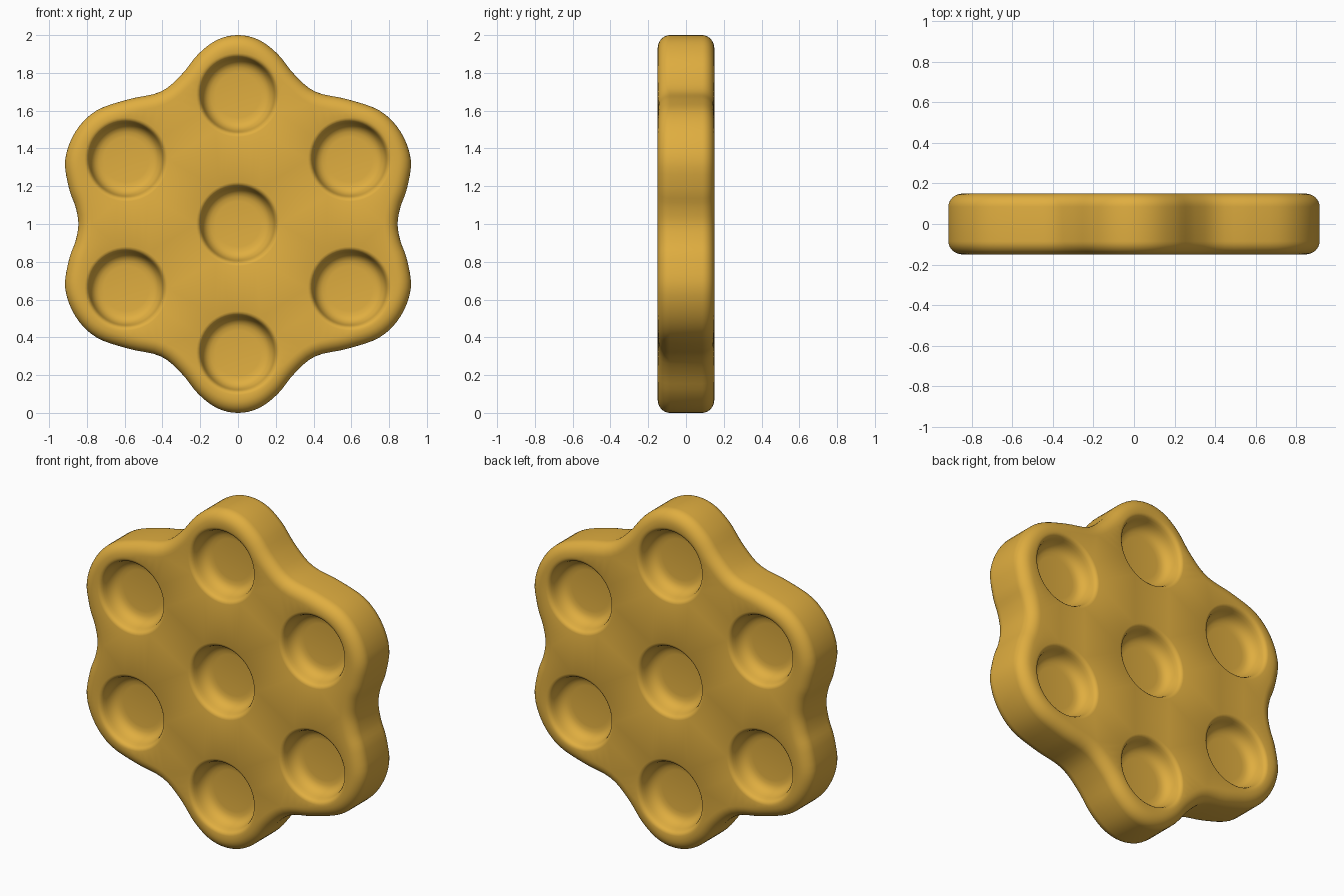
import bpy, bmesh, math
from mathutils import Vector

if "Cube" in bpy.data.objects:
    bpy.data.objects.remove(bpy.data.objects["Cube"])

HALF = 0.15      # half thickness
DEPTH = 0.10     # dimple depth
SEG = 56         # segments around a dimple

gold = bpy.data.materials.new("golden_yellow")
gold.diffuse_color = (0.745, 0.423, 0.051, 1)
gold.use_nodes = True
gold.node_tree.nodes["Principled BSDF"].inputs["Base Color"].default_value = gold.diffuse_color

# Quarter of the lobed outline (x, z about the centre), mirrored twice
q = [(0, 1), (.11, .975), (.21, .90), (.30, .79), (.41, .70), (.58, .66), (.75, .60),
     (.86, .49), (.915, .34), (.895, .19), (.86, .09), (.845, 0)]
right = q + [(x, -z) for x, z in q[-2::-1]]
ctrl = [Vector(p) for p in right + [(-x, z) for x, z in right[-2:0:-1]]]


def smooth_loop(pts, steps=4):
    """Closed Catmull-Rom curve."""
    out, n = [], len(pts)
    for i in range(n):
        a, b, c, d = (pts[(i + k) % n] for k in (-1, 0, 1, 2))
        for s in range(steps):
            t = s / steps
            out.append(0.5 * (2 * b + (c - a) * t + (2 * a - 5 * b + 4 * c - d) * t * t
                              + (3 * b - a - 3 * c + d) * t ** 3))
    return out


outline = smooth_loop(ctrl)
N = len(outline)
inward = []
for i in range(N):
    t = (outline[(i + 1) % N] - outline[i - 1]).normalized()
    inward.append(Vector((t.y, -t.x)))

bm = bmesh.new()


def ring(pts, y):
    return [bm.verts.new((p.x, y, p.y + 1)) for p in pts]


def bridge(a, b):
    n = len(a)
    for i in range(n):
        j = (i + 1) % n
        bm.faces.new((a[i], a[j], b[j], b[i]))


def loop_edges(r):
    return [bm.edges.get((r[i], r[i - 1])) for i in range(len(r))]


# Dimple centres: one in the middle and six around it
centres = [Vector((0, 0))] + [
    Vector((0.683 * math.sin(k * math.pi / 3), 0.683 * math.cos(k * math.pi / 3))) for k in range(6)]
# Dimple section: radius, depth
section = [(.222, 0), (.212, .003), (.204, .010), (.198, .022), (.193, .040), (.187, .058),
           (.177, .076), (.163, .089), (.145, .097), (.12, DEPTH)]

middle = ring(outline, 0)
for side in (-1, 1):
    # Rounded outer rim
    prev = middle
    for k in range(0, 9):
        a = k / 8 * math.pi / 2
        inset = 0.07 * (1 - math.cos(a))
        y = HALF - 0.065 + 0.065 * math.sin(a)
        r = ring([p + n * inset for p, n in zip(outline, inward)], side * y)
        bridge(prev, r)
        prev = r
    edges = loop_edges(prev)
    # Dimples with rounded lip, wall and flat floor
    for c in centres:
        last = None
        for rad, d in section:
            r = ring([c + Vector((math.cos(2 * math.pi * i / SEG), math.sin(2 * math.pi * i / SEG))) * rad
                      for i in range(SEG)], side * (HALF - d))
            if last:
                bridge(last, r)
            else:
                first = r
            last = r
        bm.faces.new(last)
        edges += loop_edges(first)
    # Flat face around the dimples
    bmesh.ops.triangle_fill(bm, edges=edges, use_beauty=True, normal=(0, side, 0))

bmesh.ops.recalc_face_normals(bm, faces=bm.faces)
for f in bm.faces:
    f.smooth = True

mesh = bpy.data.meshes.new("dimpled_plate")
bm.to_mesh(mesh)
bm.free()
mesh.materials.append(gold)
plate = bpy.data.objects.new("dimpled_plate", mesh)
bpy.context.collection.objects.link(plate)
